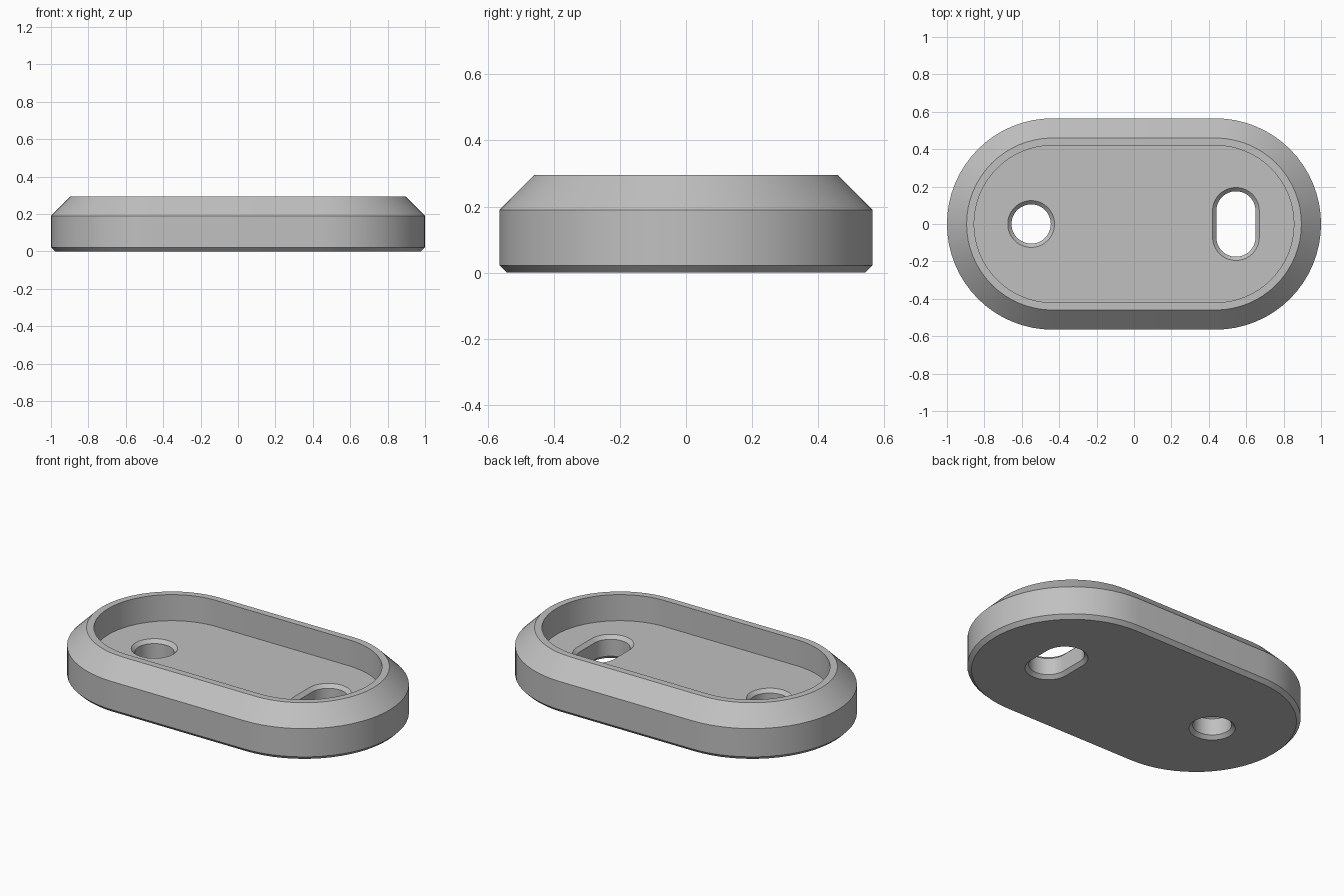
import bpy
import bmesh
from math import sin, cos, pi, radians

cube = bpy.data.objects.get("Cube")
if cube:
    bpy.data.objects.remove(cube, do_unlink=True)

grey = bpy.data.materials.new("plain grey")
grey.use_nodes = True
colour = (0.53, 0.53, 0.53, 1)
grey.diffuse_color = colour
grey.node_tree.nodes["Principled BSDF"].inputs["Base Color"].default_value = colour

bm = bmesh.new()


def ring(radius, z, cx=0, dx=0, dy=0, steps=32):
    """Rounded outline: a circle whose halves are pulled apart along x or y."""
    verts = []
    start = -pi / 2 if dx else 0
    for side in (1, -1):
        for i in range(steps + 1):
            if not (dx or dy) and i == steps:
                continue  # a plain circle has no straight sides
            a = start + pi * i / steps + (0 if side == 1 else pi)
            verts.append(bm.verts.new((cx + side * dx + radius * cos(a),
                                       side * dy + radius * sin(a), z)))
    return verts


def loft(levels, **shape):
    """Join a stack of outlines; return the first and last."""
    rings = [ring(r, z, **shape) for r, z in levels]
    for a, b in zip(rings, rings[1:]):
        for i in range(len(a)):
            j = (i + 1) % len(a)
            bm.faces.new((a[i], a[j], b[j], b[i]))
    return rings[0], rings[-1]


FLOOR = 0.14
# Body: bottom chamfer, side wall, top bevel, rim, recess wall
shell = [(0.543, 0), (0.565, 0.022), (0.565, 0.19), (0.46, 0.295),
         (0.42, 0.295), (0.42, FLOOR)]
# Holes: chamfered at both ends
bore = [(0.125, 0), (0.105, 0.02), (0.105, FLOOR - 0.02), (0.125, FLOOR)]

parts = [loft(shell, dx=0.435),
         loft(bore, cx=-0.55),
         loft(bore, cx=0.545, dy=0.07)]

# Underside and recess floor, filled around the holes
for end in (0, 1):
    edges = []
    for part in parts:
        loop = part[end]
        edges += [bm.edges.get((loop[i - 1], loop[i])) for i in range(len(loop))]
    bmesh.ops.triangle_fill(bm, edges=edges, use_beauty=True, use_dissolve=False,
                            normal=(0, 0, 1 if end else -1))

bmesh.ops.recalc_face_normals(bm, faces=bm.faces)
mesh = bpy.data.meshes.new("recessed_plate")
bm.to_mesh(mesh)
bm.free()
mesh.materials.append(grey)
plate = bpy.data.objects.new("recessed_plate", mesh)
bpy.context.collection.objects.link(plate)

bpy.ops.object.select_all(action="DESELECT")
plate.select_set(True)
bpy.context.view_layer.objects.active = plate
bpy.ops.object.shade_smooth_by_angle(angle=radians(30))
